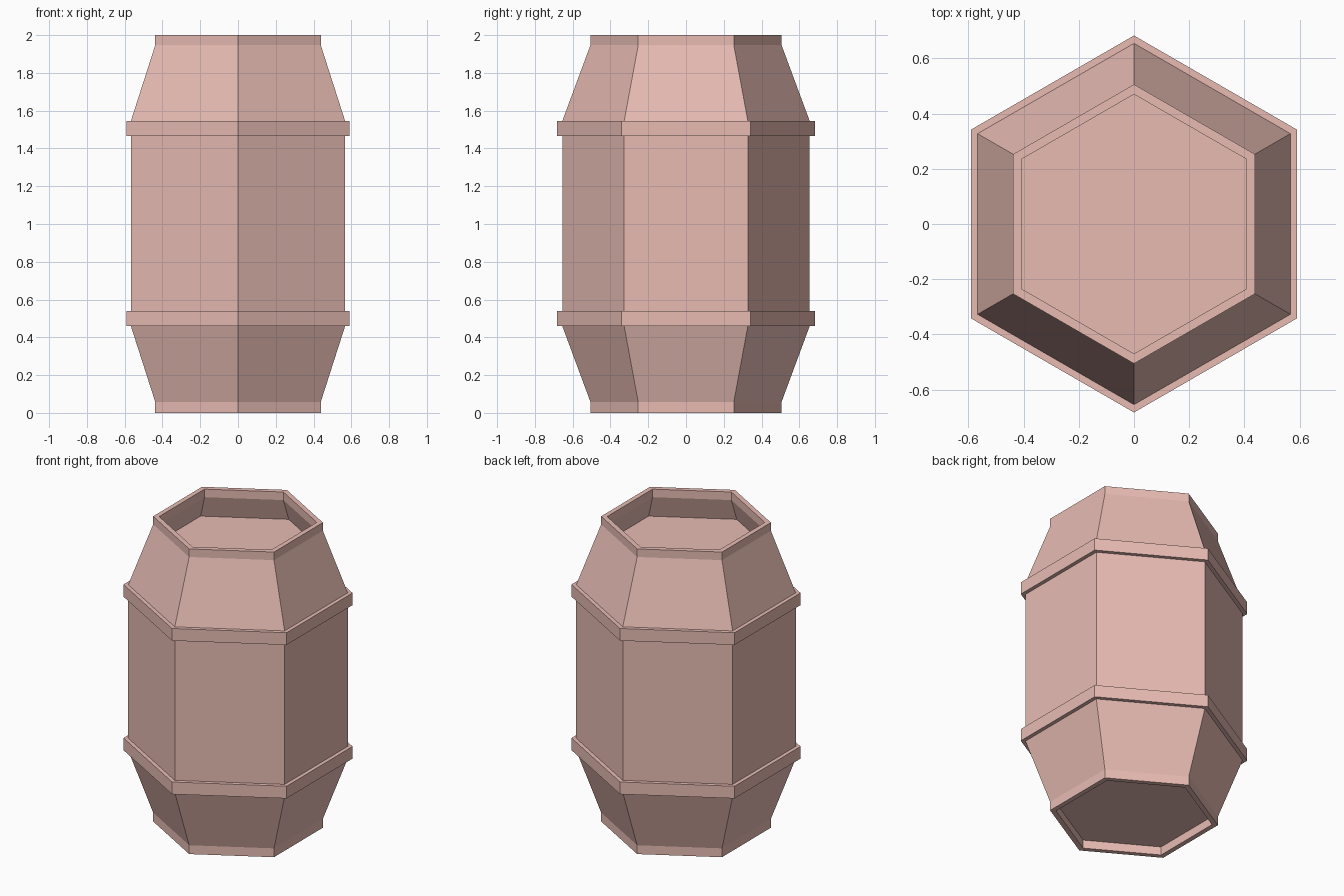
import bpy, bmesh
from math import sin, cos, pi

if "Cube" in bpy.data.objects:
    bpy.data.objects.remove(bpy.data.objects["Cube"])

SIDES = 6

wood = bpy.data.materials.new("pink_paint")
wood.diffuse_color = (0.8, 0.5, 0.45, 1)
wood.use_nodes = True
wood.node_tree.nodes["Principled BSDF"].inputs["Base Color"].default_value = wood.diffuse_color


def hex_lathe(name, profile, closed=False):
    """Sweep a (radius, z) profile around z with six flat sides, corners on +-y."""
    bm = bmesh.new()
    rings = []
    for r, z in profile:
        rings.append([bm.verts.new((r * cos(pi / 2 + 2 * pi * i / SIDES),
                                    r * sin(pi / 2 + 2 * pi * i / SIDES), z))
                      for i in range(SIDES)])
    pairs = list(zip(rings, rings[1:]))
    if closed:
        pairs.append((rings[-1], rings[0]))
    else:
        bm.faces.new(rings[0])
        bm.faces.new(rings[-1])
    for a, b in pairs:
        for i in range(SIDES):
            j = (i + 1) % SIDES
            bm.faces.new((a[i], a[j], b[j], b[i]))
    bmesh.ops.recalc_face_normals(bm, faces=bm.faces)
    mesh = bpy.data.meshes.new(name)
    bm.to_mesh(mesh)
    bm.free()
    mesh.materials.append(wood)
    obj = bpy.data.objects.new(name, mesh)
    bpy.context.collection.objects.link(obj)
    return obj


# Barrel body: shallow recessed base, tapered ends, rim and deep recessed lid
hex_lathe("barrel_body", [
    (0.47, 0.055), (0.47, 0.0), (0.506, 0.0), (0.506, 0.058),
    (0.655, 0.46), (0.655, 1.545), (0.506, 1.947), (0.506, 2.0),
    (0.47, 2.0), (0.47, 1.947), (0.525, 1.80)])

# Two raised hoops
for name, z in (("lower_hoop", 0.50), ("upper_hoop", 1.506)):
    hex_lathe(name, [(0.64, z - 0.04), (0.683, z - 0.04),
                     (0.683, z + 0.04), (0.64, z + 0.04)], closed=True)
